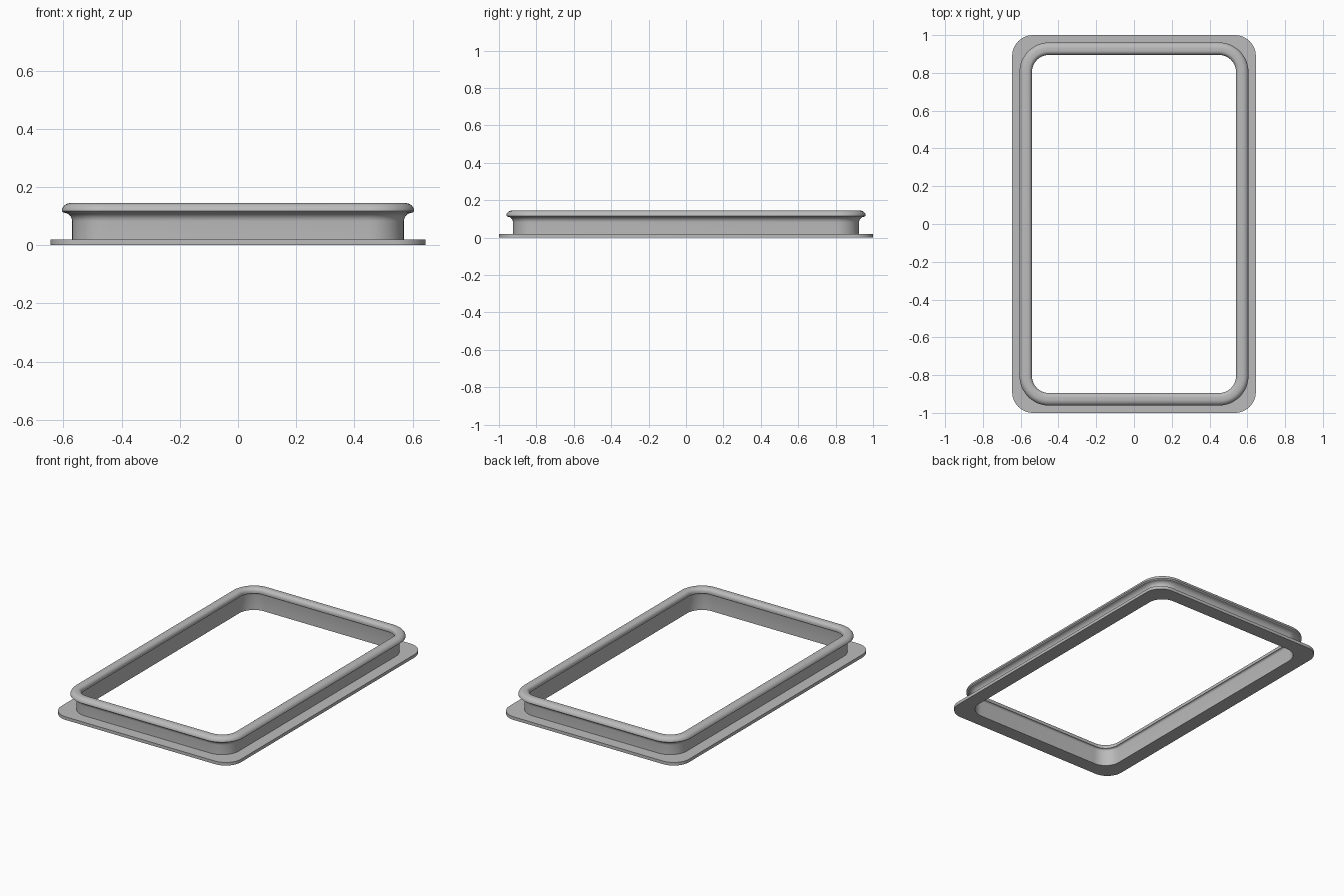
import bpy, bmesh
from math import sin, cos, pi, radians

cube = bpy.data.objects.get("Cube")
if cube:
    bpy.data.objects.remove(cube, do_unlink=True)

GREY = (0.5, 0.5, 0.5, 1)
mat = bpy.data.materials.new("plain grey")
mat.use_nodes = True
mat.diffuse_color = GREY
mat.node_tree.nodes["Principled BSDF"].inputs["Base Color"].default_value = GREY

EXTRA = 0.355      # how much longer the frame is in y than in x (half size)
CENTRE = 0.45      # corner arc centre shared by wall and rim
STEPS = 12


def rounded_loop(bm, half, z, radius):
    """One rounded-rectangle ring of vertices."""
    verts = []
    for quarter, (sx, sy) in enumerate([(1, 1), (-1, 1), (-1, -1), (1, -1)]):
        for i in range(STEPS + 1):
            a = (quarter + i / STEPS) * pi / 2
            verts.append(bm.verts.new((sx * (half - radius) + radius * cos(a),
                                       sy * (half + EXTRA - radius) + radius * sin(a), z)))
    return verts


def sweep(name, profile):
    """Join the rings of a closed profile of (half width, height, corner radius)."""
    bm = bmesh.new()
    rings = [rounded_loop(bm, *p) for p in profile]
    for k, ring in enumerate(rings):
        after = rings[(k + 1) % len(rings)]
        for i in range(len(ring)):
            j = (i + 1) % len(ring)
            bm.faces.new((ring[i], ring[j], after[j], after[i]))
    bmesh.ops.recalc_face_normals(bm, faces=bm.faces)
    mesh = bpy.data.meshes.new(name)
    bm.to_mesh(mesh)
    bm.free()
    mesh.materials.append(mat)
    obj = bpy.data.objects.new(name, mesh)
    bpy.context.collection.objects.link(obj)
    bpy.ops.object.select_all(action='DESELECT')
    obj.select_set(True)
    bpy.context.view_layer.objects.active = obj
    bpy.ops.object.shade_smooth_by_angle(angle=radians(32))


def arc(cx, cz, rx, rz, start, end, n=7):
    """Elliptical arc of profile points, angles in degrees."""
    pts = []
    for i in range(n + 1):
        a = radians(start + (end - start) * i / n)
        pts.append((cx + rx * cos(a), cz + rz * sin(a)))
    return pts


# Flat base flange
INNER, OUTER, THICK = 0.553, 0.64 + 0.005, 0.02
sweep("base_flange", [(INNER, 0, INNER - CENTRE), (OUTER, 0, 0.11),
                      (OUTER, THICK, 0.11), (INNER, THICK, INNER - CENTRE)])

# Upright wall flaring into a rounded rim
section = [(INNER, THICK), (0.57, THICK)]
section += arc(0.6, 0.082, 0.03, 0.03, 180, 90)        # outer cove under the rim
section += arc(0.575, 0.117, 0.031, 0.028, 0, 90)      # outer roundover
section += arc(0.562, 0.122, 0.022, 0.023, 90, 180)    # inner roundover
section += arc(0.54, 0.1, 0.013, 0.013, 90, 0, 4)      # inner cove under the lip
sweep("wall_and_rim", [(x, z, x - CENTRE) for x, z in section])
